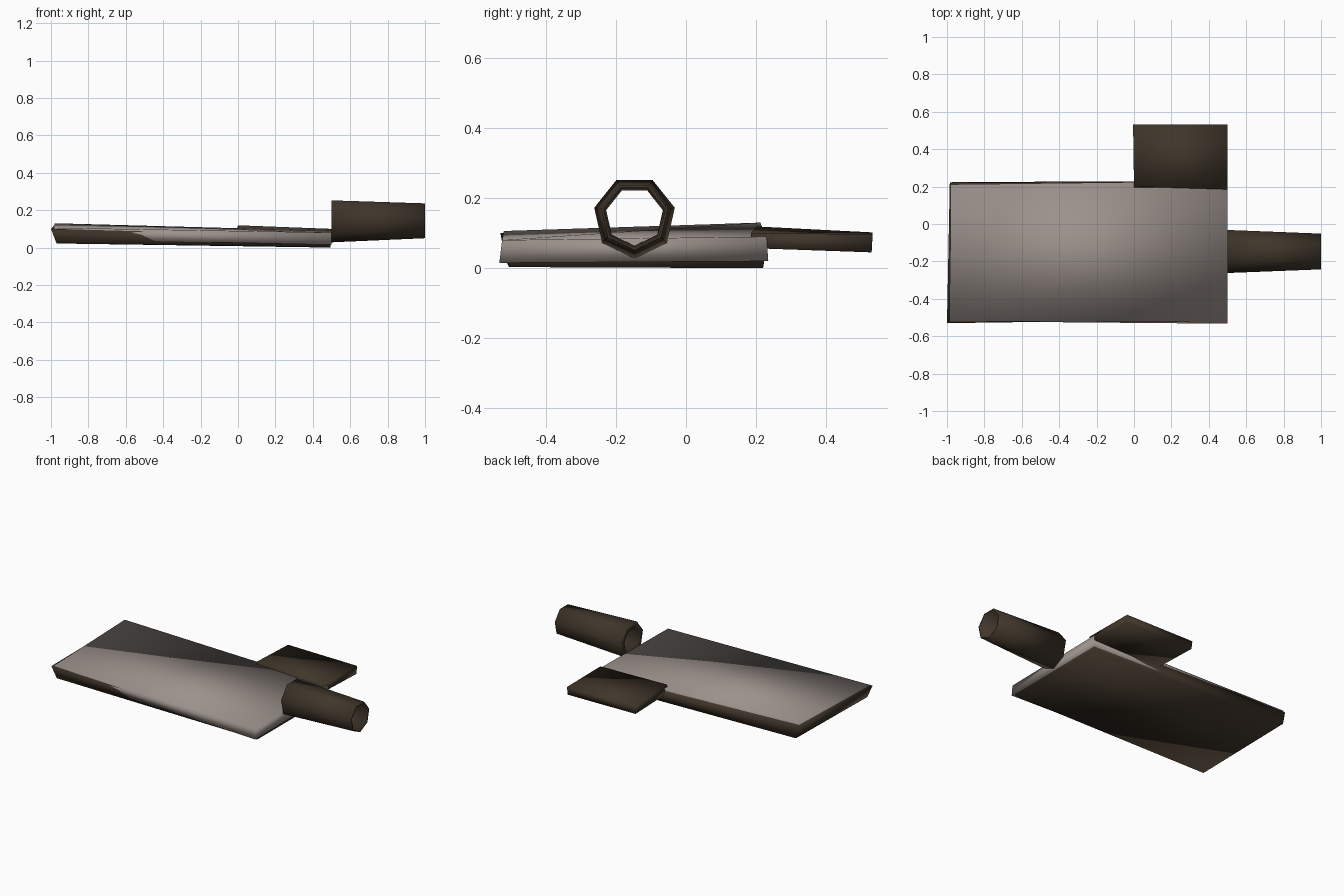
import bpy, math

if "Cube" in bpy.data.objects:
    bpy.data.objects.remove(bpy.data.objects["Cube"])


def material(name, rgb):
    m = bpy.data.materials.new(name)
    m.diffuse_color = (*rgb, 1)
    m.use_nodes = True
    m.node_tree.nodes["Principled BSDF"].inputs["Base Color"].default_value = m.diffuse_color
    return m


steel = material("warm_grey_steel", (0.33, 0.285, 0.26))
wood = material("dark_brown", (0.05, 0.036, 0.023))


def make(name, verts, faces, mat):
    me = bpy.data.meshes.new(name)
    me.from_pydata(verts, [], faces)
    me.materials.append(mat)
    for p in me.polygons:
        p.use_smooth = True
    ob = bpy.data.objects.new(name, me)
    bpy.context.collection.objects.link(ob)
    return ob


def slab(name, left, right, mat):
    """Each end: front bottom, front top, back top, back bottom."""
    faces = [(0, 1, 2, 3), (7, 6, 5, 4), (0, 4, 5, 1),
             (1, 5, 6, 2), (2, 6, 7, 3), (3, 7, 4, 0)]
    return make(name, left + right, [f[::-1] for f in faces], mat)


# Pale upper plate, slightly twisted along its length
slab("blade_plate",
     [(-0.97, -0.505, 0.045), (-0.985, -0.52, 0.106),
      (-0.98, 0.212, 0.13), (-0.97, 0.205, 0.06)],
     [(0.5, -0.533, 0.015), (0.5, -0.525, 0.08),
      (0.5, 0.23, 0.09), (0.5, 0.235, 0.02)], steel)

# Dark lower plate that pokes out at the left end and along the back
slab("blade_backing",
     [(-0.97, -0.515, 0.022), (-1.0, -0.53, 0.1),
      (-0.985, 0.22, 0.117), (-0.965, 0.225, 0.03)],
     [(0.495, -0.505, 0.003), (0.495, -0.51, 0.06),
      (0.495, 0.228, 0.07), (0.495, 0.22, 0.0)], wood)

# Small side plate behind the blade
slab("side_plate",
     [(0.0, 0.185, 0.06), (0.0, 0.2, 0.119),
      (-0.005, 0.533, 0.102), (0.0, 0.53, 0.05)],
     [(0.5, 0.19, 0.057), (0.5, 0.185, 0.1),
      (0.5, 0.533, 0.097), (0.5, 0.53, 0.045)], wood)

# Hollow seven-sided tapered handle: outer wall, rim, inner wall, rim
SIDES = 7
rings = [(0.5, 0.118, 0.146), (1.0, 0.098, 0.148),
         (1.0, 0.09, 0.148), (0.5, 0.083, 0.147)]
verts, faces = [], []
for x, r, cz in rings:
    for i in range(SIDES):
        a = 2 * math.pi * i / SIDES
        verts.append((x, -0.147 + r * math.sin(a), cz - r * math.cos(a)))
for k in range(4):
    n = (k + 1) % 4
    for i in range(SIDES):
        j = (i + 1) % SIDES
        faces.append((k * SIDES + i, n * SIDES + i,
                      n * SIDES + j, k * SIDES + j)[::-1])
handle = make("handle_tube", verts, faces, wood)

# Consistent outward normals
import bmesh
for ob in bpy.context.collection.objects:
    bm = bmesh.new()
    bm.from_mesh(ob.data)
    bmesh.ops.recalc_face_normals(bm, faces=bm.faces)
    bm.to_mesh(ob.data)
    bm.free()
